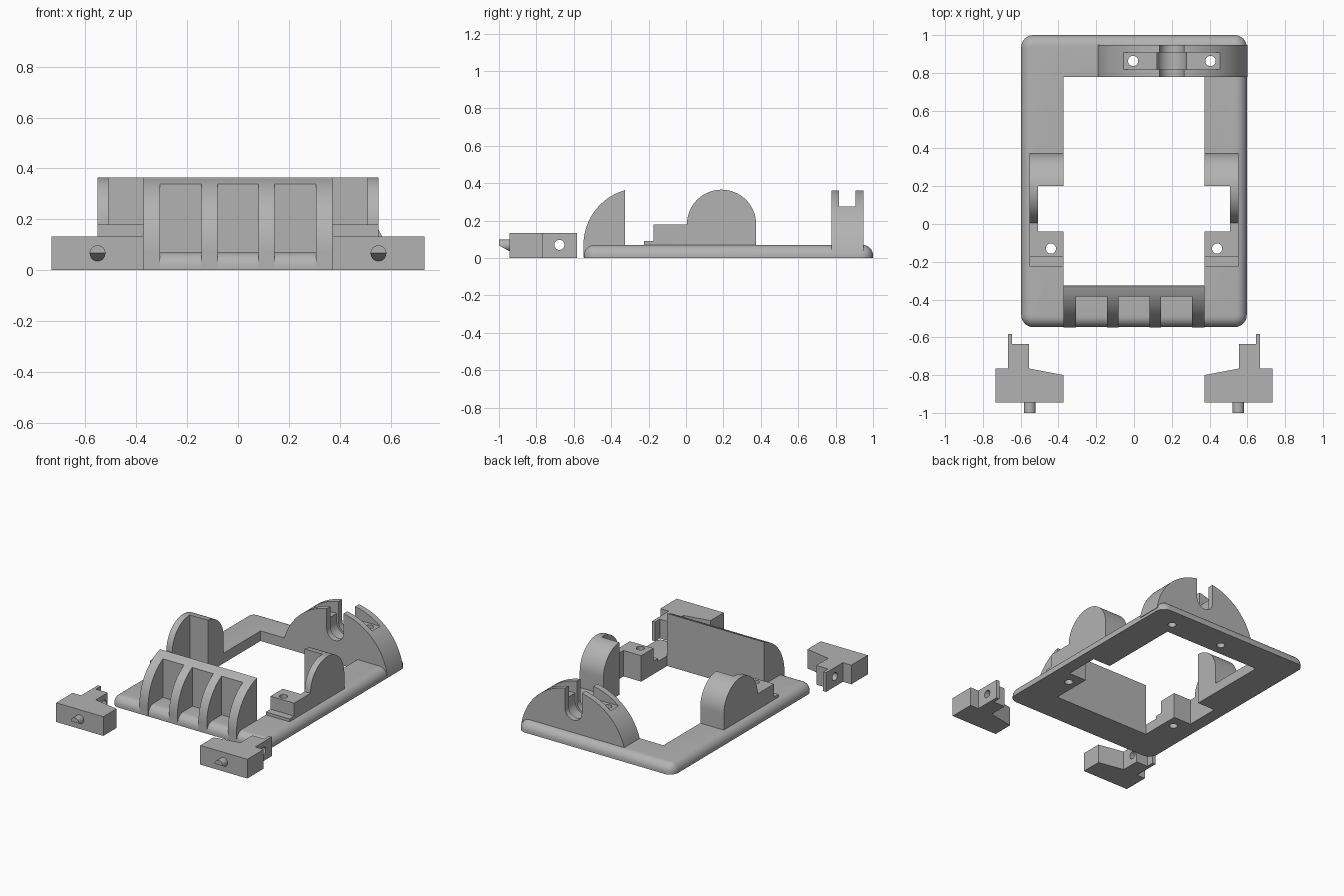
import bpy, bmesh
from math import sin, cos, pi, radians
from mathutils import Vector

old = bpy.data.objects.get("Cube")
if old:
    bpy.data.objects.remove(old, do_unlink=True)

grey = bpy.data.materials.new("plain grey")
grey.use_nodes = True
grey.diffuse_color = (0.45, 0.45, 0.45, 1)
grey.node_tree.nodes["Principled BSDF"].inputs["Base Color"].default_value = grey.diffuse_color


def link(name, bm):
    bmesh.ops.recalc_face_normals(bm, faces=bm.faces[:])
    mesh = bpy.data.meshes.new(name)
    bm.to_mesh(mesh)
    bm.free()
    mesh.materials.append(grey)
    obj = bpy.data.objects.new(name, mesh)
    bpy.context.collection.objects.link(obj)
    return obj


def prism(name, axis, outline, lo, hi):
    """Extrude a 2D outline along one axis, from lo to hi."""
    place = {"x": lambda a, b, t: (t, a, b),
             "y": lambda a, b, t: (a, t, b),
             "z": lambda a, b, t: (a, b, t)}[axis]
    bm = bmesh.new()
    face = bm.faces.new([bm.verts.new(place(a, b, lo)) for a, b in outline])
    new = bmesh.ops.extrude_face_region(bm, geom=[face])["geom"]
    verts = [g for g in new if isinstance(g, bmesh.types.BMVert)]
    bmesh.ops.translate(bm, verts=verts, vec=Vector(place(0, 0, hi - lo)))
    return link(name, bm)


def arc(cx, cy, r, start, end, steps=32):
    angles = [radians(start + (end - start) * i / steps) for i in range(steps + 1)]
    return [(cx + r * cos(a), cy + r * sin(a)) for a in angles]


def box(x0, x1, y0, y1, z0, z1):
    return prism("cutter", "z", [(x0, y0), (x1, y0), (x1, y1), (x0, y1)], z0, z1)


def hole(axis, a, b, lo=-1, hi=1, r=0.027):
    return prism("cutter", axis, arc(a, b, r, 0, 360)[:-1], lo, hi)


def cut(obj, cutters):
    bpy.context.view_layer.objects.active = obj
    for cutter in cutters:
        mod = obj.modifiers.new("cut", "BOOLEAN")
        mod.operation = "DIFFERENCE"
        mod.solver = "EXACT"
        mod.object = cutter
        bpy.ops.object.modifier_apply(modifier=mod.name)
        bpy.data.objects.remove(cutter, do_unlink=True)


parts = []
TOP = 0.07            # top of the base plate
INNER, OUTER = 0.372, 0.553   # x range of the side supports
SLOT_X, PIN_Y = 0.2, 0.863    # centre of the rear bracket

# Base frame with rounded corners and rounded top rim
bm = bmesh.new()
bmesh.ops.create_cube(bm, size=1)
for v in bm.verts:
    v.co = (v.co.x * 1.194, v.co.y * 1.546 + 0.227, (v.co.z + 0.5) * TOP)
upright = [e for e in bm.edges if abs(e.verts[0].co.z - e.verts[1].co.z) > 0.01]
bmesh.ops.bevel(bm, geom=upright, offset=0.064, segments=8, profile=0.5, affect="EDGES")
rim = [e for e in bm.edges if all(v.co.z > TOP - 0.001 for v in e.verts)]
bmesh.ops.bevel(bm, geom=rim, offset=0.057, segments=8, profile=0.5, affect="EDGES")
base = link("base_frame", bm)
cut(base, [box(-INNER, INNER, -0.325, 0.778, -1, 1),
           box(-0.508, 0.508, -0.04, 0.2, -1, 1)]
    + [hole("z", s * 0.44, -0.13) for s in (-1, 1)]
    + [hole("z", SLOT_X + s * 0.205, PIN_Y) for s in (-1, 1)])
parts.append(base)

# Side supports: stepped foot and round-topped lug, hollowed on the inside
support = [(0.375, TOP)] + arc(0.19, 0.18, 0.185, 0, 180) + [
    (-0.175, 0.18), (-0.175, 0.09), (-0.225, 0.09), (-0.225, TOP)]
for s, side in ((1, "left"), (-1, "right")):
    lo, hi = sorted((s * INNER, s * OUTER))
    lug = prism(side + "_support", "x", support, lo, hi)
    n0, n1 = sorted((s * 0.2, s * 0.508))
    cut(lug, [box(n0, n1, -0.04, 0.2, -1, 1), hole("z", s * 0.44, -0.13)])
    parts.append(lug)

# Front grille: curved wall with three open pockets between ribs
curve = arc(-0.245, TOP, 0.303, 180, 106)
wall = prism("front_grille", "x", [(-0.548, 0.002)] + curve
             + [(-0.325, 0.365), (-0.325, TOP), (-0.45, 0.002)], -INNER, INNER)
cut(wall, [box(x - 0.081, x + 0.081, -0.7, -0.385, -0.1, 0.5)
           for x in (-0.225, 0, 0.225)])
parts.append(wall)

# Rear bracket: arched block with a cross channel, pin holes and a U slot
bracket = prism("rear_bracket", "y", arc(SLOT_X, -0.04, 0.405, 8.5, 171.5, 48), 0.778, 0.948)


def slot(half, y0, y1):
    outline = arc(SLOT_X, 0.22, half, 180, 360) + [(SLOT_X + half, 1), (SLOT_X - half, 1)]
    return prism("cutter", "y", outline, y0, y1)


cut(bracket, [box(-0.5, 1, 0.819, 0.907, 0.274, 1),
              slot(0.064, 0.5, 1.2), slot(0.078, 0.819, 0.907)]
    + [hole("z", SLOT_X + s * 0.205, PIN_Y) for s in (-1, 1)])
parts.append(bracket)

# Loose latch blocks with a cross hole and a chamfered peg
latch = [(0.372, -0.945), (0.733, -0.945), (0.733, -0.765), (0.668, -0.765),
         (0.668, -0.582), (0.645, -0.582), (0.645, -0.635), (0.555, -0.635),
         (0.555, -0.765), (0.372, -0.8)]
for s, side in ((1, "left"), (-1, "right")):
    block = prism(side + "_latch", "z", [(s * x, y) for x, y in latch], 0, 0.133)
    cut(block, [hole("x", -0.677, 0.07)])
    peg = hole("y", s * 0.552, 0.067, -1, -0.94, r=0.031)
    peg.name = side + "_latch_peg"
    wedge = [(-1.1, -0.2), (-0.945, -0.2), (-0.945, 0.036), (-1.0, 0.067), (-1.1, 0.12)]
    cut(peg, [prism("cutter", "x", wedge, -1, 1)])
    parts += [block, peg]

# Smooth the curves, keep the edges sharp
bpy.ops.object.select_all(action="DESELECT")
for obj in parts:
    obj.select_set(True)
bpy.context.view_layer.objects.active = base
bpy.ops.object.shade_smooth_by_angle(angle=radians(30))
